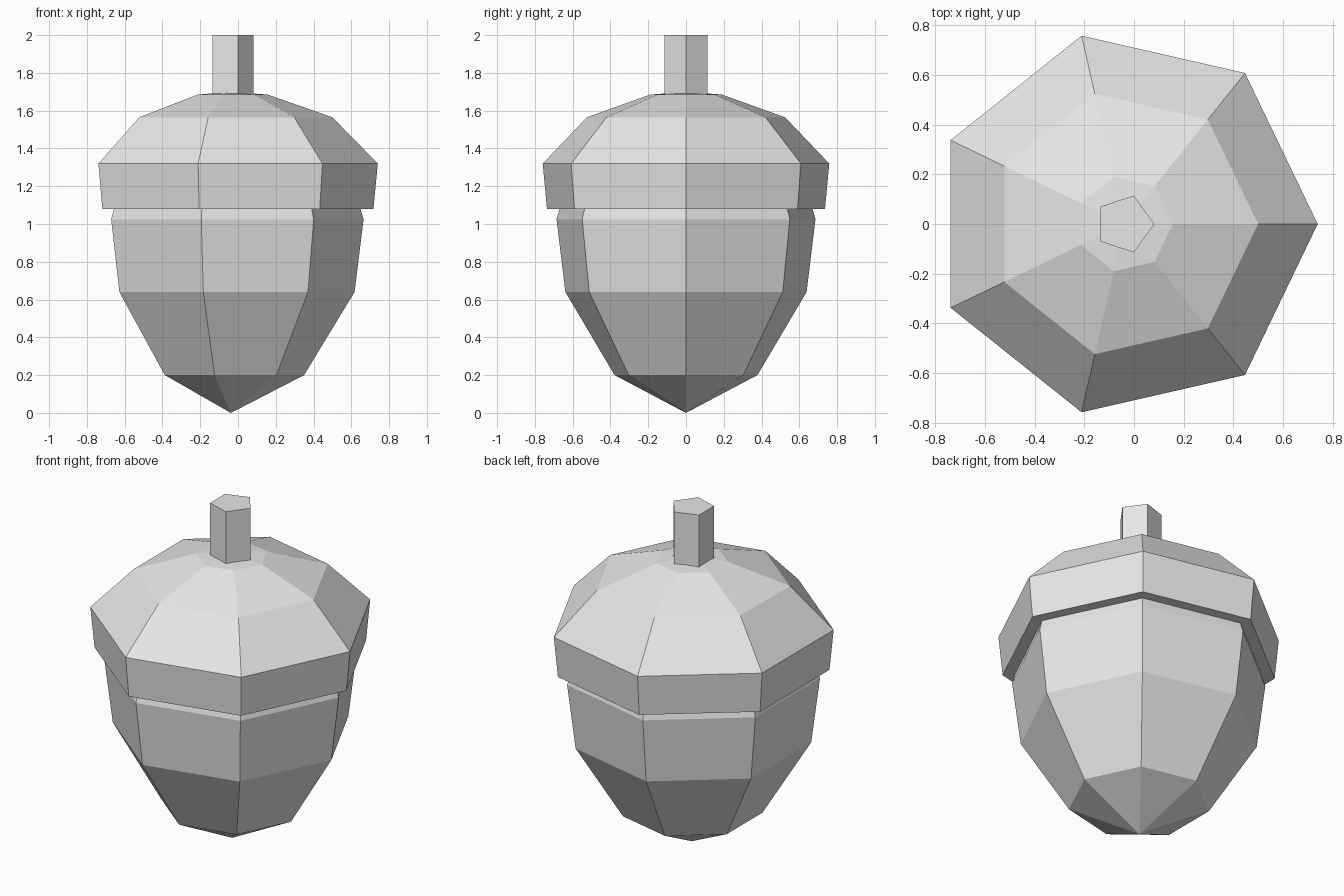
import bpy
import bmesh
from math import cos, sin, tau

default = bpy.data.objects.get("Cube")
if default:
    bpy.data.objects.remove(default, do_unlink=True)

# One plain grey for everything
GREY = (0.8, 0.8, 0.8, 1.0)
grey = bpy.data.materials.new("plain_grey")
grey.use_nodes = True
grey.diffuse_color = GREY
grey.node_tree.nodes["Principled BSDF"].inputs["Base Color"].default_value = GREY

AXIS_X = -0.038


def lathe(name, sides, profile):
    """Turn (radius, height) pairs, listed bottom to top, into a closed flat-faced solid."""
    bm = bmesh.new()
    rings = []
    for radius, z in profile:
        if radius == 0:
            rings.append([bm.verts.new((0, 0, z))] * sides)
        else:
            rings.append([bm.verts.new((radius * cos(tau * i / sides),
                                        radius * sin(tau * i / sides), z))
                          for i in range(sides)])
    for low, high in zip(rings, rings[1:]):
        for i in range(sides):
            j = (i + 1) % sides
            corners = dict.fromkeys((low[i], low[j], high[j], high[i]))
            bm.faces.new(list(corners))
    # Close open ends
    if profile[0][0]:
        bm.faces.new(rings[0][::-1])
    if profile[-1][0]:
        bm.faces.new(rings[-1])
    bmesh.ops.recalc_face_normals(bm, faces=bm.faces)
    mesh = bpy.data.meshes.new(name)
    bm.to_mesh(mesh)
    bm.free()
    mesh.materials.append(grey)
    obj = bpy.data.objects.new(name, mesh)
    obj.location.x = AXIS_X
    bpy.context.collection.objects.link(obj)
    return obj


# Nut body, pointed at the bottom and tucked into the cap
lathe("nut", 7, [(0, 0), (0.388, 0.2), (0.655, 0.64), (0.703, 1.025), (0.675, 1.12)])

# Overhanging cap with a shallow peak
lathe("cap", 7, [(0.755, 1.08), (0.778, 1.32), (0.538, 1.565), (0.195, 1.685), (0, 1.7)])

# Five-sided stem
lathe("stem", 5, [(0.12, 1.66), (0.12, 2.0)])
